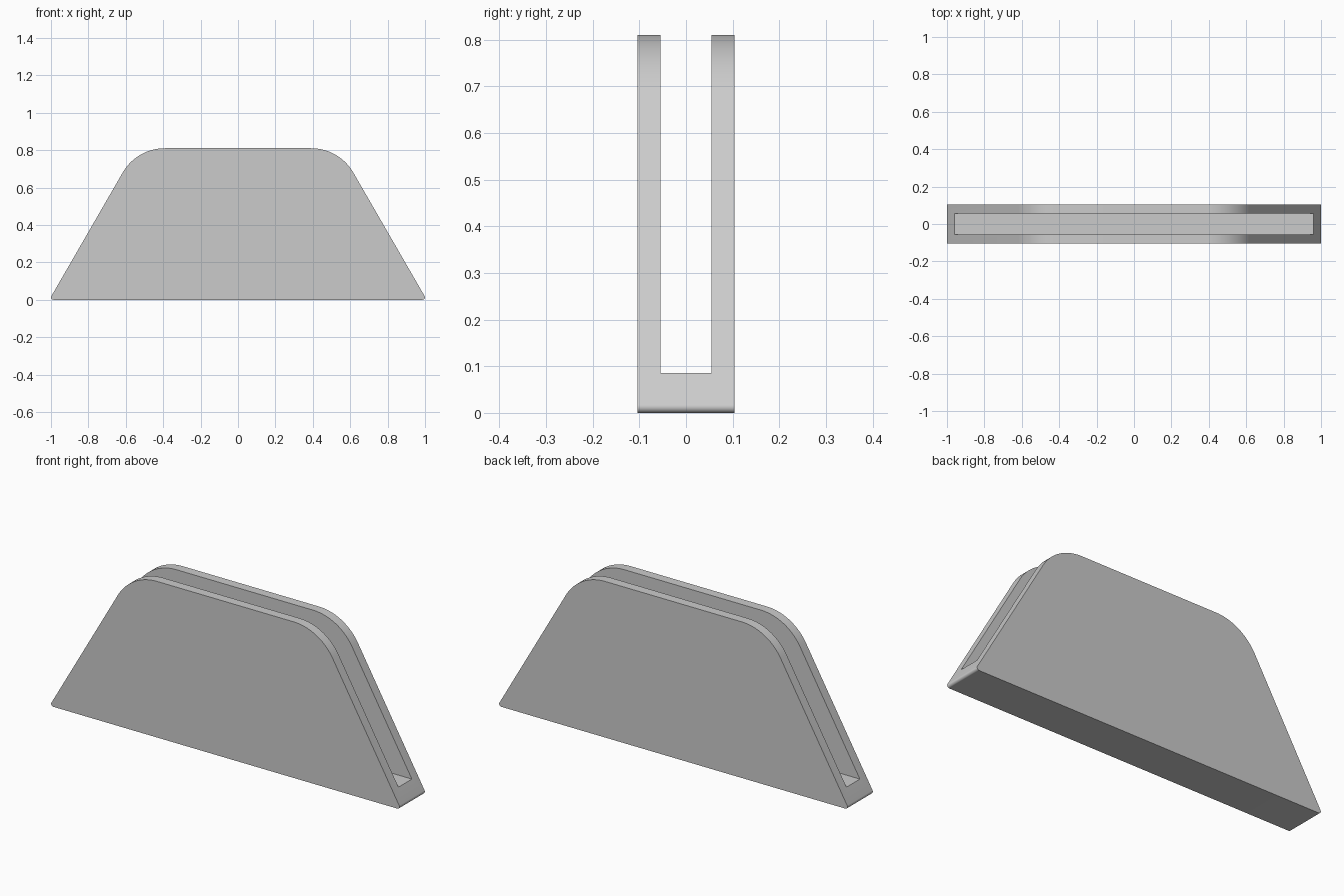
import bpy, bmesh
from math import cos, sin, tan, pi, radians

cube = bpy.data.objects.get("Cube")
if cube:
    bpy.data.objects.remove(cube, do_unlink=True)

HEIGHT, HALF_DEPTH = 0.81, 0.104
SLOT_HALF, SLOT_FLOOR = 0.055, 0.085
TOE_X, SLOPE = 1.009, radians(60)   # sharp foot corner and side angle
TOP_R, FOOT_R = 0.26, 0.0123

grey = bpy.data.materials.new("light grey")
grey.use_nodes = True
colour = (0.6, 0.6, 0.6, 1)
grey.diffuse_color = colour
grey.node_tree.nodes["Principled BSDF"].inputs["Base Color"].default_value = colour


def arc(cx, cz, r, start, end, steps):
    angles = [start + (end - start) * i / steps for i in range(steps + 1)]
    return [(cx + r * cos(a), cz + r * sin(a)) for a in angles]


# Right-hand outline: rounded foot, sloping side, rounded shoulder
normal = pi / 2 - SLOPE
foot_x = TOE_X - FOOT_R * tan(pi / 3)
shoulder_x = TOE_X - HEIGHT / tan(SLOPE) - TOP_R * tan(pi / 6)
half = arc(foot_x, FOOT_R, FOOT_R, -pi / 2, normal, 12)
half += arc(shoulder_x, HEIGHT - TOP_R, TOP_R, normal, pi / 2, 20)
outline = half + [(-x, z) for x, z in reversed(half)]

# Holder body: the outline extruded through its depth
bm = bmesh.new()
face = bm.faces.new([bm.verts.new((x, -HALF_DEPTH, z)) for x, z in outline])
moved = bmesh.ops.extrude_face_region(bm, geom=[face])["geom"]
bmesh.ops.translate(bm, vec=(0, 2 * HALF_DEPTH, 0),
                    verts=[g for g in moved if isinstance(g, bmesh.types.BMVert)])
bmesh.ops.recalc_face_normals(bm, faces=bm.faces)
mesh = bpy.data.meshes.new("holder_body")
bm.to_mesh(mesh)
bm.free()
mesh.materials.append(grey)
body = bpy.data.objects.new("holder_body", mesh)
bpy.context.collection.objects.link(body)

# Slot running the full length, open at the top and both ends
bpy.ops.mesh.primitive_cube_add(size=2, location=(0, 0, SLOT_FLOOR + 1))
cutter = bpy.context.object
cutter.name = "slot_cutter"
cutter.scale = (1.2, SLOT_HALF, 1)
cutter.hide_render = True
cutter.data.materials.append(grey)

cut = body.modifiers.new("slot", "BOOLEAN")
cut.operation = "DIFFERENCE"
cut.solver = "EXACT"
cut.object = cutter
bpy.ops.object.select_all(action="DESELECT")
body.select_set(True)
bpy.context.view_layer.objects.active = body
bpy.ops.object.modifier_apply(modifier=cut.name)
bpy.data.objects.remove(cutter, do_unlink=True)

# Smooth rounded corners, crisp edges elsewhere
bpy.ops.object.shade_smooth_by_angle(angle=radians(30))
